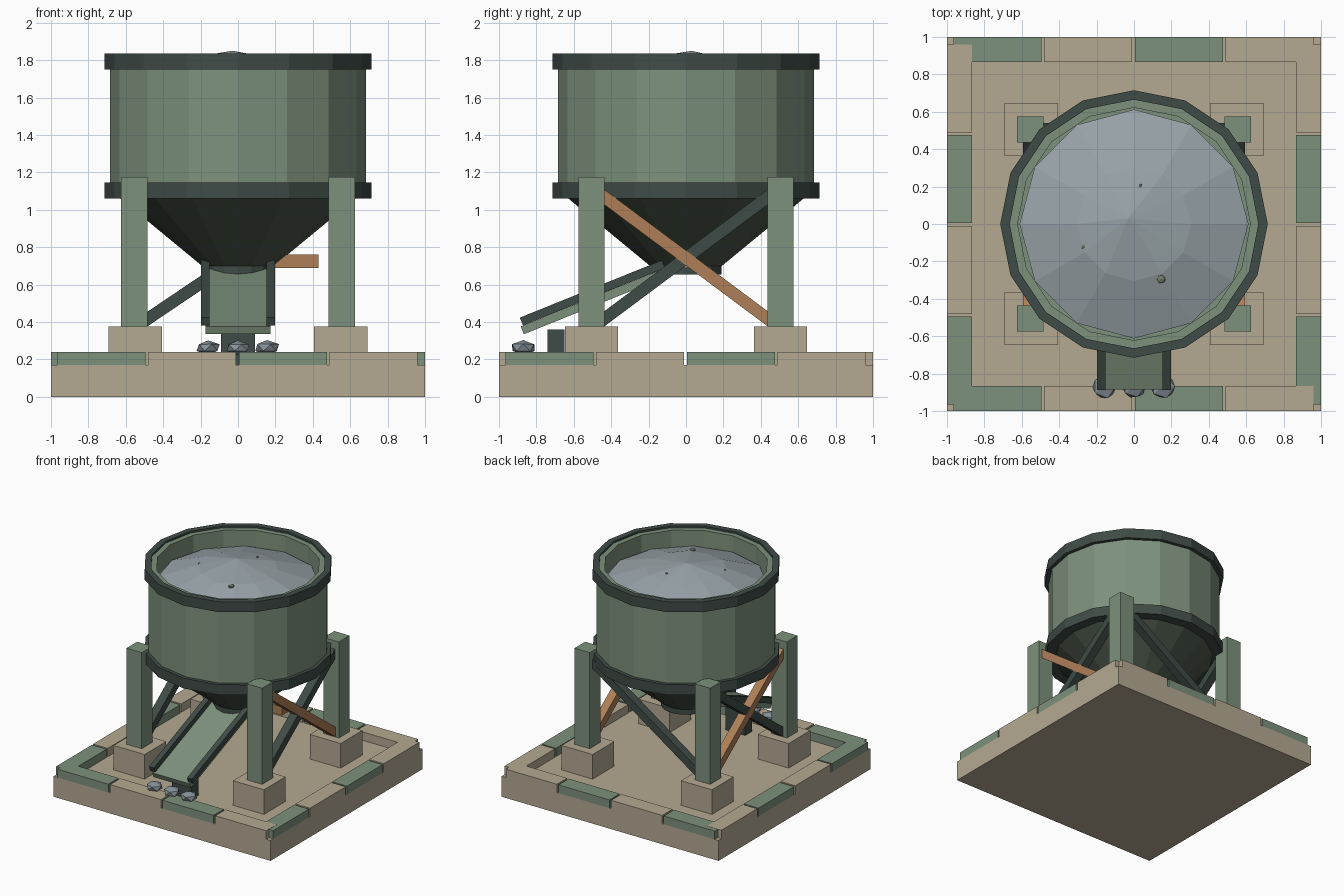
import bpy, bmesh, math, random
from mathutils import Vector, Matrix

if "Cube" in bpy.data.objects:
    bpy.data.objects.remove(bpy.data.objects["Cube"])

random.seed(4)


def material(name, hexcode):
    rgb = [int(hexcode[i:i + 2], 16) / 255 for i in (0, 2, 4)]
    lin = [c / 12.92 if c <= 0.04045 else ((c + 0.055) / 1.055) ** 2.4 for c in rgb]
    m = bpy.data.materials.new(name)
    m.diffuse_color = (*lin, 1)
    m.use_nodes = True
    m.node_tree.nodes["Principled BSDF"].inputs["Base Color"].default_value = m.diffuse_color
    return m


GREEN = material("sage green paint", "7D917C")
TAN = material("tan concrete", "B5A992")
DARK = material("dark green steel", "3F4B46")
CONE = material("dark olive steel", "4A5548")
COPPER = material("copper brown", "AE7F57")
GRAVEL = material("grey gravel", "98A3A8")
STONE = material("loose stone", "87929A")
MOSS = material("olive speck", "74806C")


def finish(name, bm, mat):
    bmesh.ops.recalc_face_normals(bm, faces=bm.faces)
    me = bpy.data.meshes.new(name)
    bm.to_mesh(me)
    bm.free()
    me.materials.append(mat)
    ob = bpy.data.objects.new(name, me)
    bpy.context.collection.objects.link(ob)
    return ob


def box(name, centre, size, mat, rot=None):
    bm = bmesh.new()
    bmesh.ops.create_cube(bm, size=1)
    m = Matrix.Translation(centre) @ (rot or Matrix()) @ Matrix.Diagonal((*size, 1))
    bmesh.ops.transform(bm, matrix=m, verts=bm.verts)
    return finish(name, bm, mat)


def span(name, x, y, z, mat):
    return box(name, [(a + b) / 2 for a, b in (x, y, z)], [b - a for a, b in (x, y, z)], mat)


def beam(name, p, q, w, h, mat):
    p, q = Vector(p), Vector(q)
    rot = (q - p).to_track_quat('Z', 'Y').to_matrix().to_4x4()
    return box(name, (p + q) / 2, (w, h, (q - p).length), mat, rot)


def lathe(name, profile, sides, mat, closed=False):
    """Spin (radius, z) points about z; radius 0 makes a pole."""
    bm = bmesh.new()
    rings = []
    for r, z in profile:
        if r == 0:
            rings.append([bm.verts.new((0, 0, z))] * sides)
        else:
            rings.append([bm.verts.new((r * math.cos(2 * math.pi * i / sides),
                                        r * math.sin(2 * math.pi * i / sides), z))
                          for i in range(sides)])
    pairs = list(zip(rings, rings[1:])) + ([(rings[-1], rings[0])] if closed else [])
    for a, b in pairs:
        for i in range(sides):
            j = (i + 1) % sides
            bm.faces.new(list(dict.fromkeys((a[i], a[j], b[j], b[i]))))
    return finish(name, bm, mat)


# Base slab with alternating curb blocks
span("base_slab", (-1, 1), (-1, 1), (0, 0.17), TAN)
for i in range(4):
    a = (-0.965 + 0.485 * i, -0.495 + 0.485 * i)
    mat, top = (GREEN, 0.239) if i % 2 == 0 else (TAN, 0.24)
    for s, e in ((-1, (-1, -0.865)), (1, (0.865, 1))):
        span("curb_x", a, e, (0.17, top), mat)
        span("curb_y", e, a, (0.17, top), mat)

# Footings and legs
LX, LY = 0.555, 0.505
for sx in (-1, 1):
    for sy in (-1, 1):
        box("footing", (sx * 0.55, sy * LY, 0.2725), (0.285, 0.285, 0.205), TAN)
        box("leg", (sx * LX, sy * LY, 0.775), (0.14, 0.14, 0.8), GREEN)
    # Crossed side braces
    beam("copper_brace", (sx * 0.558, -0.48, 1.10), (sx * 0.558, 0.48, 0.385), 0.07, 0.065, COPPER)
    beam("dark_brace", (sx * 0.555, -0.48, 0.385), (sx * 0.555, 0.48, 1.10), 0.07, 0.065, DARK)
# Single back brace
beam("back_brace", (-0.53, LY, 0.385), (0.53, LY, 1.10), 0.07, 0.065, DARK)

# Tank: open cup, two bands, hopper cone and outlet collar
lathe("tank", [(0, 1.1), (0.685, 1.1), (0.685, 1.82), (0.622, 1.82), (0.622, 1.5), (0, 1.5)], 16, GREEN)
lathe("top_rim", [(0.665, 1.75), (0.715, 1.75), (0.715, 1.835), (0.665, 1.835)], 16, DARK, True)
lathe("lower_band", [(0.63, 1.06), (0.715, 1.06), (0.715, 1.145), (0.63, 1.145)], 16, DARK, True)
lathe("hopper_cone", [(0, 1.09), (0.665, 1.09), (0.18, 0.69), (0, 0.69)], 16, CONE)
lathe("outlet_collar", [(0, 0.74), (0.19, 0.74), (0.19, 0.655), (0, 0.655)], 16, DARK)

# Gravel heap with off-centre peak
heap = lathe("gravel_heap", [(0, 1.55), (0.6, 1.55), (0.612, 1.69), (0.305, 1.795), (0, 1.85)], 12, GRAVEL)
for v in heap.data.vertices:
    if v.co.z > 1.84:
        v.co.x, v.co.y = -0.03, 0.03
    elif v.co.z > 1.75:
        v.co.z += random.uniform(-0.012, 0.012)


def stone(name, c, r, squash, mat, jitter):
    bm = bmesh.new()
    bmesh.ops.create_icosphere(bm, subdivisions=1, radius=r)
    for v in bm.verts:
        v.co *= 1 + random.uniform(-jitter, jitter)
        v.co.z *= squash
        v.co += Vector(c)
    return finish(name, bm, mat)


for x, y, z, r in ((0.145, -0.295, 1.79, 0.025), (-0.27, -0.12, 1.8, 0.014), (0.035, 0.205, 1.815, 0.01)):
    stone("heap_speck", (x, y, z), r, 0.6, MOSS, 0)

# Discharge chute with side rails and support post
tilt = Matrix.Rotation(math.radians(22), 4, 'X')
box("chute_plate", (0, -0.495, 0.509), (0.345, 0.82, 0.045), GREEN, tilt)
for s in (-1, 1):
    box("chute_rail", (s * 0.175, -0.50, 0.556), (0.045, 0.82, 0.045), DARK, tilt)
span("chute_post", (-0.09, 0.09), (-0.74, -0.65), (0.17, 0.36), DARK)

# Gate lever at the outlet
span("gate_lever", (0.05, 0.43), (-0.035, 0.035), (0.69, 0.76), COPPER)

# Spilled stones below the chute
for x in (-0.16, 0, 0.155):
    stone("spilled_stone", (x, -0.87, 0.263), 0.068, 0.58, STONE, 0.06)
